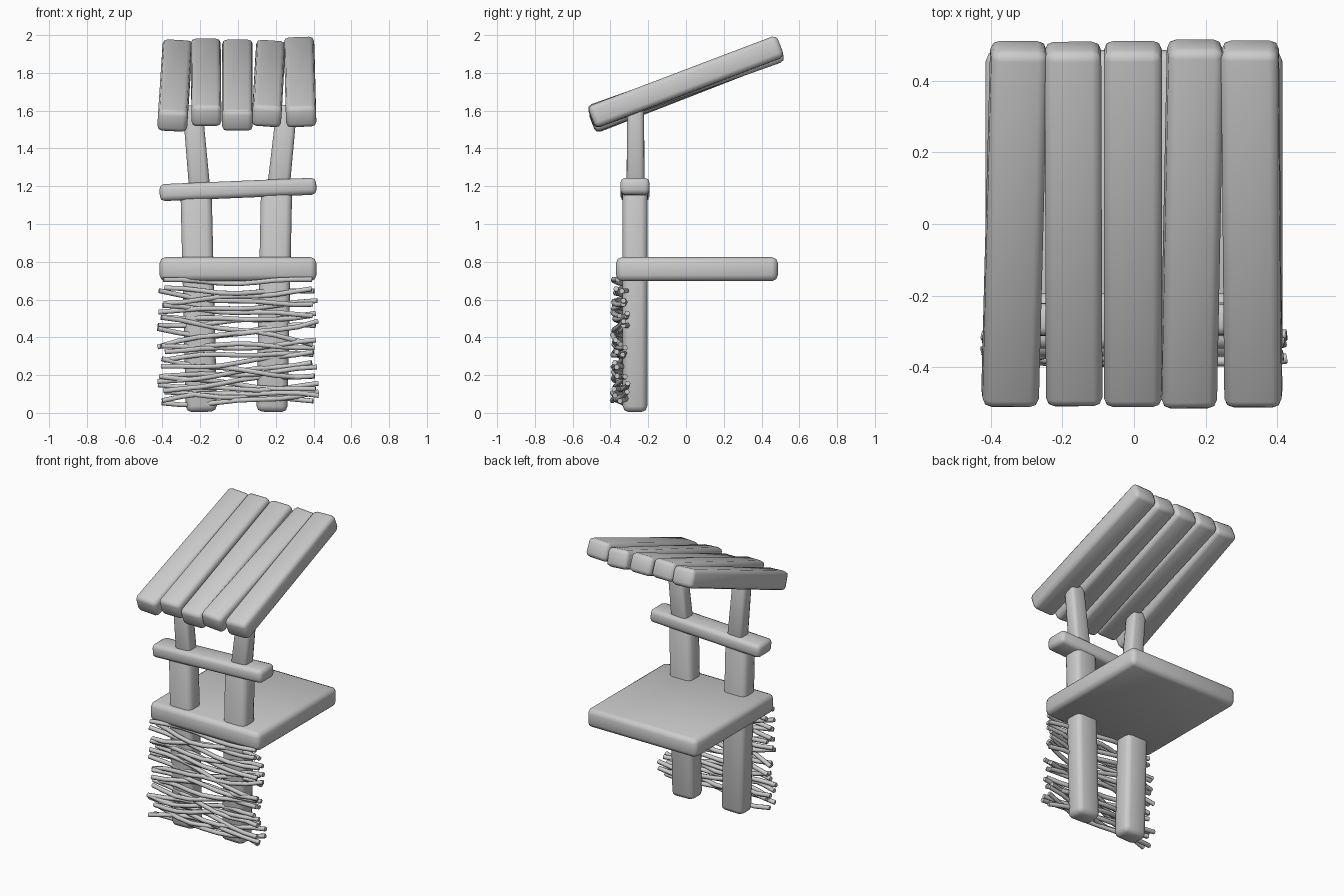
import bpy, bmesh, math, random
from mathutils import Matrix, Euler

if "Cube" in bpy.data.objects:
    bpy.data.objects.remove(bpy.data.objects["Cube"])

random.seed(4)


def beam(name, centre, size, rot=(0, 0, 0), bevel=0.03, taper=1.0):
    """Chamfered, smooth-shaded block; taper scales the top face in x and y."""
    bm = bmesh.new()
    bmesh.ops.create_cube(bm, size=1)
    for v in bm.verts:
        k = taper if v.co.z > 0 else 1
        v.co = (v.co.x * size[0] * k, v.co.y * size[1] * k, v.co.z * size[2])
    bmesh.ops.bevel(bm, geom=bm.edges[:], offset=bevel, segments=2,
                    profile=0.5, affect='EDGES')
    turn = Euler([math.radians(a) for a in rot]).to_matrix().to_4x4()
    bm.transform(Matrix.Translation(centre) @ turn)
    mesh = bpy.data.meshes.new(name)
    bm.to_mesh(mesh)
    bm.free()
    ob = bpy.data.objects.new(name, mesh)
    bpy.context.collection.objects.link(ob)
    bpy.ops.object.select_all(action='DESELECT')
    bpy.context.view_layer.objects.active = ob
    ob.select_set(True)
    bpy.ops.object.shade_smooth_by_angle(angle=math.radians(50))
    return ob


# Thick lower posts and thinner upper posts leaning outwards
beam("lower_post_left", (-0.208, -0.27, 0.60), (0.165, 0.13, 1.19), (0, -1.4, 0), 0.032)
beam("lower_post_right", (0.192, -0.27, 0.60), (0.165, 0.13, 1.19), (0, 1.2, 0), 0.032)
beam("upper_post_left", (-0.221, -0.267, 1.39), (0.112, 0.096, 0.48), (0, -5, 0), 0.022, 0.93)
beam("upper_post_right", (0.235, -0.267, 1.39), (0.12, 0.096, 0.48), (0, 6, 0), 0.022, 0.9)

# Crossbar wrapped around the posts, and the counter board
beam("crossbar", (0, -0.27, 1.183), (0.83, 0.155, 0.09), (0, -2.4, 0), 0.026)
beam("counter", (0, 0.058, 0.761), (0.83, 0.857, 0.127), (0, 0, 0), 0.032)

# Sloping roof planks: x, z, width, length, pitch, roll, yaw
planks = [
    (-0.334, 1.733, 0.158, 1.07, 21.3, 3, -0.3),
    (-0.169, 1.750, 0.158, 1.06, 20.2, 0, 0.2),
    (-0.003, 1.735, 0.162, 1.07, 21.2, 0, 0),
    (0.162, 1.744, 0.155, 1.07, 19.6, 4, 0.3),
    (0.329, 1.752, 0.160, 1.07, 20.8, -2, -0.2),
]
for i, (x, z, w, length, pitch, roll, yaw) in enumerate(planks):
    beam(f"roof_plank_{i + 1}", (x, 0, z), (w, length, 0.122), (pitch, roll, yaw), 0.026)

# Woven twig panel: height at left end, middle and right end
twigs = [
    (0.705, 0.690, 0.710), (0.660, 0.638, 0.650), (0.640, 0.590, 0.580),
    (0.585, 0.615, 0.650), (0.540, 0.555, 0.590), (0.515, 0.495, 0.520),
    (0.460, 0.485, 0.515), (0.500, 0.440, 0.370), (0.440, 0.415, 0.490),
    (0.350, 0.430, 0.465), (0.350, 0.360, 0.345), (0.285, 0.310, 0.305),
    (0.330, 0.345, 0.380), (0.240, 0.265, 0.330), (0.285, 0.225, 0.190),
    (0.200, 0.205, 0.240), (0.160, 0.215, 0.270), (0.200, 0.150, 0.120),
    (0.110, 0.170, 0.200), (0.155, 0.125, 0.150), (0.105, 0.085, 0.070),
    (0.050, 0.060, 0.110), (0.565, 0.535, 0.520), (0.070, 0.105, 0.090),
]
for i, (zl, zm, zr) in enumerate(twigs):
    curve = bpy.data.curves.new(f"twig_{i + 1}", 'CURVE')
    curve.dimensions = '3D'
    curve.bevel_depth = 0.0145
    curve.bevel_resolution = 1
    curve.use_fill_caps = True
    spline = curve.splines.new('POLY')
    spline.points.add(8)
    half_l, half_r = random.uniform(0.385, 0.428), random.uniform(0.385, 0.428)
    phase, mid_y = random.uniform(0, 6.28), random.uniform(-0.358, -0.338)
    for j, p in enumerate(spline.points):
        t = j / 4 - 1
        x = t * (half_l if t < 0 else half_r)
        z = zm + (zr - zl) / 2 * t + ((zr + zl) / 2 - zm) * t * t
        z += 0.007 * math.sin(5 * t + phase * 2)
        y = mid_y + 0.032 * math.sin(3.6 * t + phase)
        p.co = (x, y, z, 1)
    spline.use_smooth = True
    bpy.context.collection.objects.link(bpy.data.objects.new(f"twig_{i + 1}", curve))
